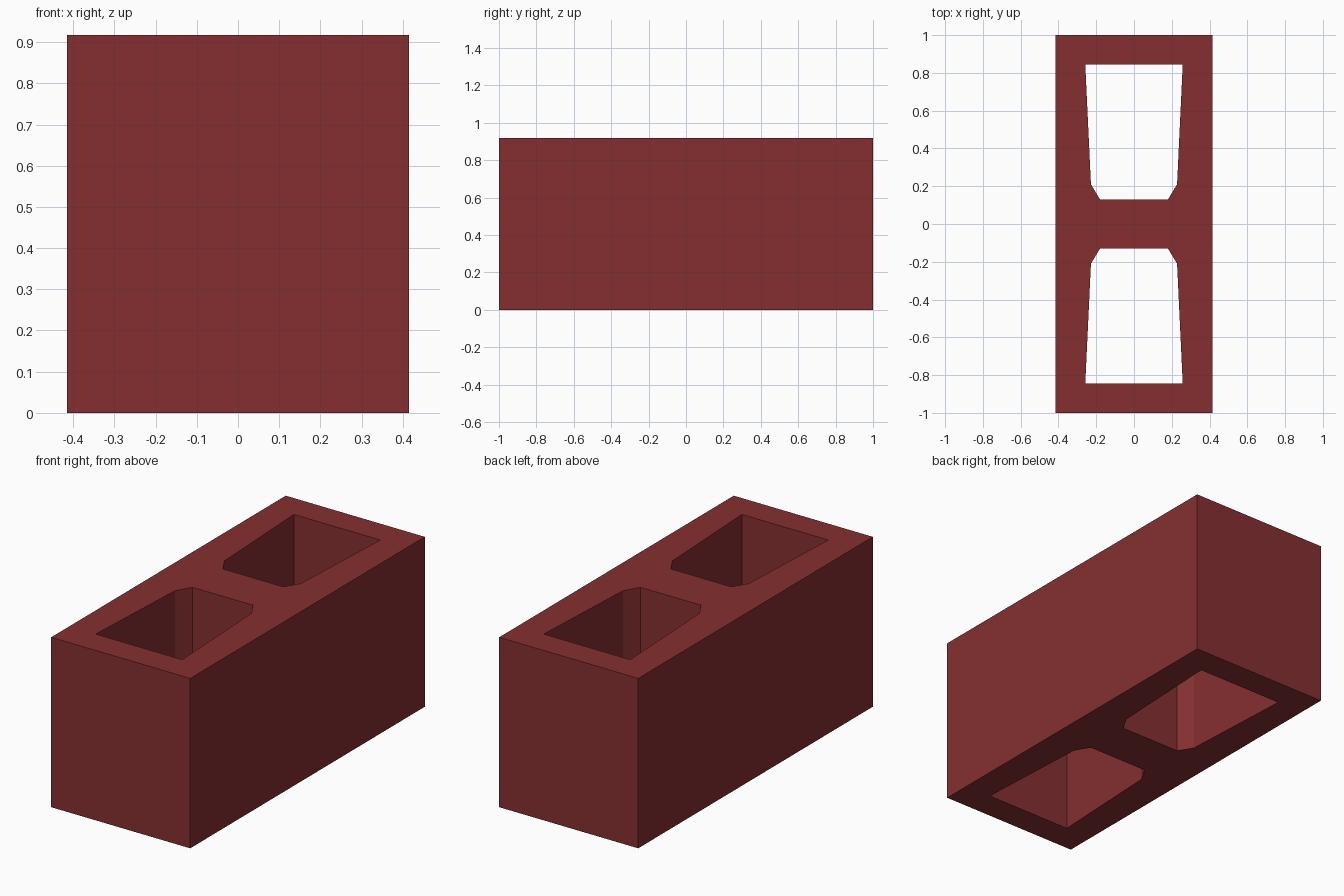
import bpy
import bmesh

cube = bpy.data.objects.get("Cube")
if cube:
    bpy.data.objects.remove(cube, do_unlink=True)

WIDTH, LENGTH, HEIGHT = 0.83, 2.0, 0.917

# Fired clay colour
clay = bpy.data.materials.new("red_clay")
clay.use_nodes = True
colour = (0.235, 0.028, 0.030, 1)
clay.diffuse_color = colour
clay.node_tree.nodes["Principled BSDF"].inputs["Base Color"].default_value = colour

# Plan outlines: outer rectangle and one tapered core, as half profiles in +x
outer_half = [(WIDTH / 2, -LENGTH / 2), (WIDTH / 2, LENGTH / 2)]
core_half = [(0.18, 0.13), (0.228, 0.21), (0.258, 0.845)]


def mirrored_outline(half, y_sign=1):
    """Close a half profile by mirroring it across x."""
    loop = half + [(-x, y) for x, y in reversed(half)]
    return [(x, y * y_sign) for x, y in loop]


def add_loop(bm, points):
    verts = [bm.verts.new((x, y, 0)) for x, y in points]
    return [bm.edges.new((v, verts[i - 1])) for i, v in enumerate(verts)]


# Fill the plan around the two cores and extrude it to full height
bm = bmesh.new()
edges = add_loop(bm, mirrored_outline(outer_half))
for side in (1, -1):
    edges += add_loop(bm, mirrored_outline(core_half, side))
bmesh.ops.triangle_fill(bm, use_beauty=True, use_dissolve=False, edges=edges)
result = bmesh.ops.extrude_face_region(bm, geom=bm.faces[:])
top = [g for g in result["geom"] if isinstance(g, bmesh.types.BMVert)]
bmesh.ops.translate(bm, verts=top, vec=(0, 0, HEIGHT))
bmesh.ops.recalc_face_normals(bm, faces=bm.faces[:])

mesh = bpy.data.meshes.new("hollow_block")
bm.to_mesh(mesh)
bm.free()
mesh.materials.append(clay)
block = bpy.data.objects.new("hollow_block", mesh)
bpy.context.collection.objects.link(block)
